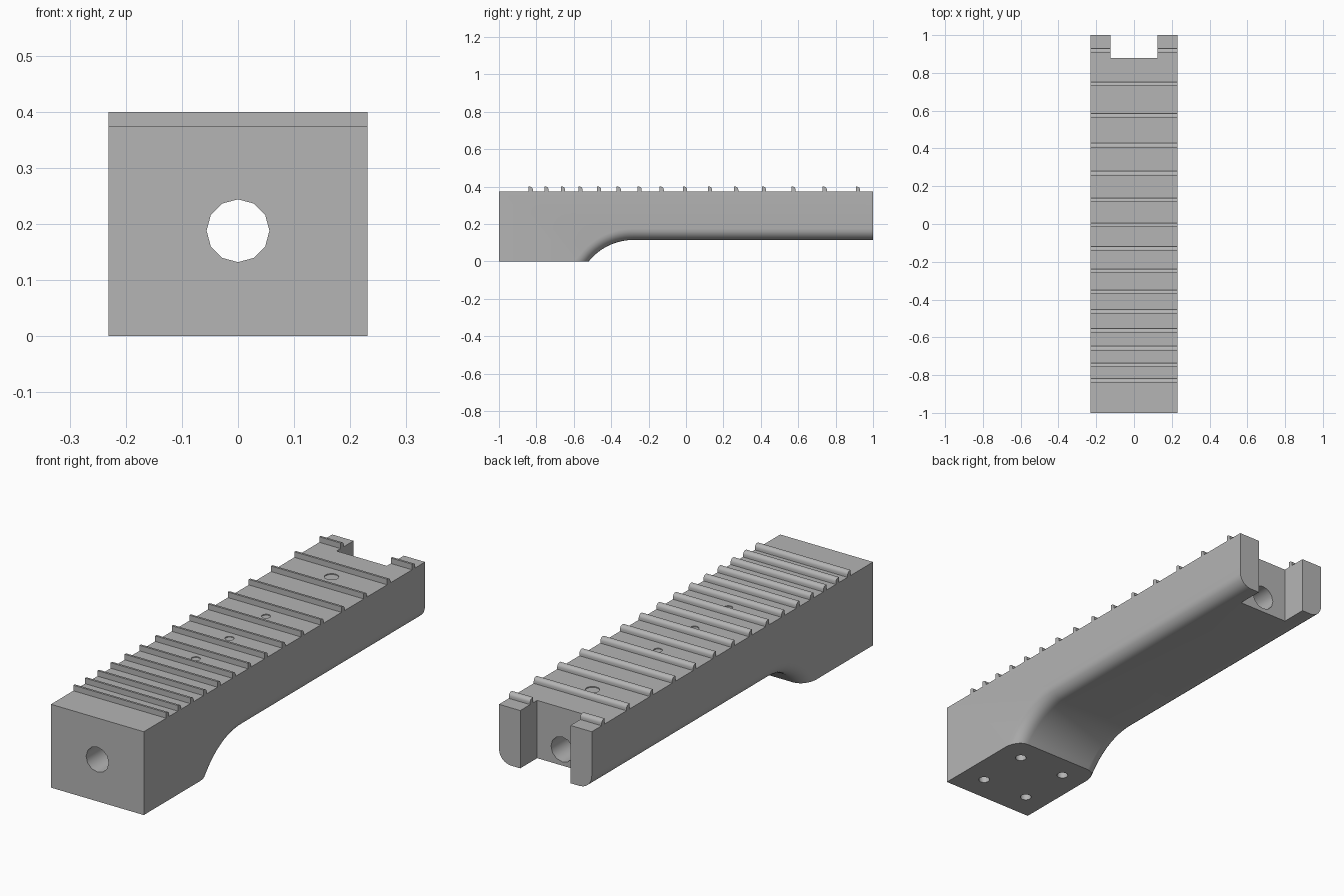
import bpy, bmesh, math
from mathutils import Matrix

old = bpy.data.objects.get("Cube")
if old:
    bpy.data.objects.remove(old, do_unlink=True)

HALF_W, TOP, NECK_Z, FILLET = 0.231, 0.375, 0.115, 0.06

grey = bpy.data.materials.new("plain grey")
grey.use_nodes = True
grey.diffuse_color = (0.46, 0.46, 0.46, 1)
grey.node_tree.nodes["Principled BSDF"].inputs["Base Color"].default_value = grey.diffuse_color


def make_object(name, bm):
    bmesh.ops.recalc_face_normals(bm, faces=bm.faces)
    mesh = bpy.data.meshes.new(name)
    bm.to_mesh(mesh)
    bm.free()
    mesh.materials.append(grey)
    obj = bpy.data.objects.new(name, mesh)
    bpy.context.collection.objects.link(obj)
    return obj


def extrude_profile(bm, points, x0, x1):
    """Sweep a (y, z) outline from x0 to x1."""
    face = bm.faces.new([bm.verts.new((x0, y, z)) for y, z in points])
    geom = bmesh.ops.extrude_face_region(bm, geom=[face])["geom"]
    moved = [v for v in geom if isinstance(v, bmesh.types.BMVert)]
    bmesh.ops.translate(bm, verts=moved, vec=(x1 - x0, 0, 0))


def add_cylinder(bm, radius, depth, centre, sides, along_y=False):
    turn = Matrix.Rotation(math.pi / 2, 4, "X") if along_y else Matrix()
    bmesh.ops.create_cone(bm, cap_ends=True, segments=sides, radius1=radius, radius2=radius,
                          depth=depth, matrix=Matrix.Translation(centre) @ turn)


def activate(obj):
    bpy.ops.object.select_all(action="DESELECT")
    obj.select_set(True)
    bpy.context.view_layer.objects.active = obj


# Neck: side outline with the heel curve, swept across the width
heel_y, curve_y = -0.52, -0.28
run = curve_y - heel_y
radius = (run ** 2 + NECK_Z ** 2) / (2 * NECK_Z)
sweep = math.asin(run / radius)
curve = []
for i in range(13):
    a = sweep * (1 - i / 12)
    curve.append((curve_y - radius * math.sin(a), NECK_Z - radius * (1 - math.cos(a))))
bm = bmesh.new()
extrude_profile(bm, [(-1, 0)] + curve + [(1, NECK_Z), (1, TOP), (-1, TOP)], -HALF_W, HALF_W)

# Rounded lower edges along the neck and heel curve
lower = []
for e in bm.edges:
    a, b = e.verts
    mid = (a.co + b.co) / 2
    if abs(a.co.x - b.co.x) < 1e-4 and mid.y > heel_y and 0.001 < mid.z < NECK_Z + 0.001:
        lower.append(e)
bmesh.ops.bevel(bm, geom=lower, offset=FILLET, offset_type="OFFSET", segments=6,
                profile=0.5, affect="EDGES", clamp_overlap=False)
neck = make_object("neck", bm)

# Cutters: end slot, long bore, screw holes, shallow marker dots
cutters = []
bm = bmesh.new()
bmesh.ops.create_cube(bm, size=1, matrix=Matrix.Translation((0, 1.03, 0.3))
                      @ Matrix.Diagonal((0.25, 0.3, 1, 1)))
cutters.append(make_object("slot_cutter", bm))

bm = bmesh.new()
add_cylinder(bm, 0.056, 2.4, (0, 0, 0.188), 12, along_y=True)
cutters.append(make_object("bore_cutter", bm))

bm = bmesh.new()
for x in (-0.119, 0.119):
    for y in (-0.88, -0.63):
        add_cylinder(bm, 0.024, 0.3, (x, y, 0), 12)
for y, r in ((0.665, 0.03), (0.2, 0.019), (-0.06, 0.019), (-0.3, 0.019)):
    add_cylinder(bm, r, 0.05, (0, y, TOP + 0.021), 16)
cutters.append(make_object("hole_cutter", bm))

for cutter in cutters:
    cutter.hide_render = True
    mod = neck.modifiers.new("cut", "BOOLEAN")
    mod.operation, mod.solver, mod.object = "DIFFERENCE", "EXACT", cutter
    activate(neck)
    bpy.ops.object.modifier_apply(modifier=mod.name)
    bpy.data.objects.remove(cutter, do_unlink=True)

# Frets: flat on the front, rounded at the back, spacing shrinking toward the heel
ratio = 2 ** (-1 / 12)
y, gap = 0.908, 0.177
bm = bmesh.new()
for i in range(15):
    outline = [(y, TOP - 0.004), (y, TOP + 0.025), (y + 0.006, TOP + 0.025)]
    for k in range(1, 5):
        a = math.pi / 2 * k / 4
        outline.append((y + 0.006 + 0.016 * math.sin(a), TOP + 0.009 + 0.016 * math.cos(a)))
    outline.append((y + 0.022, TOP - 0.004))
    spans = [(-HALF_W, -0.125), (0.125, HALF_W)] if i == 0 else [(-HALF_W, HALF_W)]
    for x0, x1 in spans:
        extrude_profile(bm, outline, x0, x1)
    y -= gap
    gap *= ratio
frets = make_object("frets", bm)

for obj in (neck, frets):
    activate(obj)
    bpy.ops.object.shade_smooth_by_angle(angle=math.radians(31))
